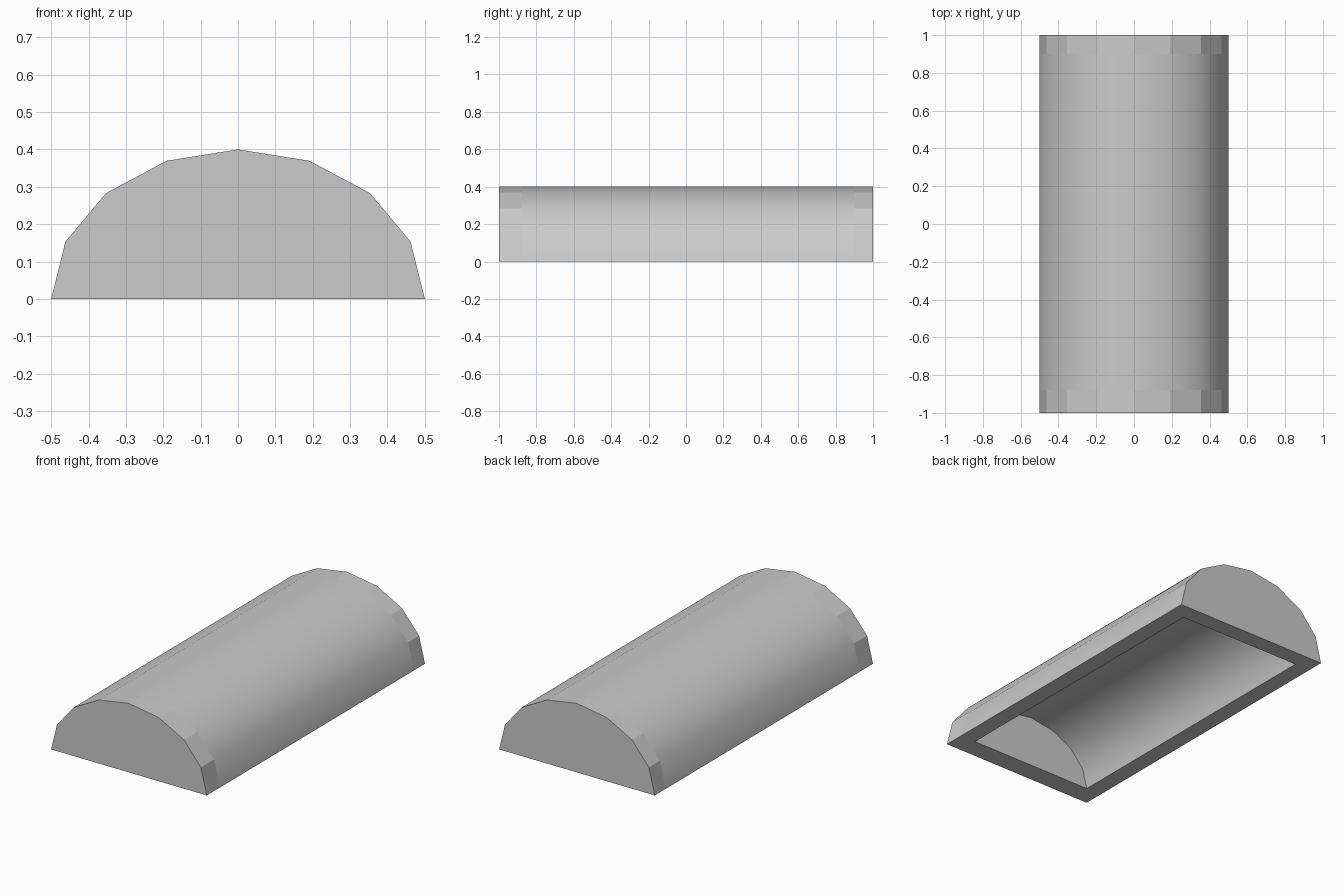
import bpy, math

if "Cube" in bpy.data.objects:
    bpy.data.objects.remove(bpy.data.objects["Cube"])

SIDES = 8


def arc(width, height):
    """Half-ellipse points from right to left in the xz plane."""
    return [(width * math.cos(math.pi * i / SIDES),
             height * math.sin(math.pi * i / SIDES)) for i in range(SIDES + 1)]


def make(name, verts, faces):
    mesh = bpy.data.meshes.new(name)
    mesh.from_pydata(verts, [], faces)
    mesh.update()
    obj = bpy.data.objects.new(name, mesh)
    bpy.context.collection.objects.link(obj)
    bpy.context.view_layer.objects.active = obj
    obj.select_set(True)
    bpy.ops.object.mode_set(mode='EDIT')
    bpy.ops.mesh.select_all(action='SELECT')
    bpy.ops.mesh.normals_make_consistent(inside=False)
    bpy.ops.object.mode_set(mode='OBJECT')
    return obj


def extrude(name, profile, y0, y1, caps):
    """Closed profile swept along y; caps index into the profile."""
    n = len(profile)
    verts = [(x, y, z) for y in (y0, y1) for x, z in profile]
    faces = [(i, (i + 1) % n, n + (i + 1) % n, n + i) for i in range(n)]
    for cap in caps:
        faces += [tuple(cap), tuple(n + i for i in reversed(cap))]
    return make(name, verts, faces)


outer, inner = arc(0.5, 0.4), arc(0.4, 0.3)
FRONT, BACK = -0.88, 0.9

# Hollow arched shell, smooth inside and out
n = 2 * (SIDES + 1)
ring = outer + inner[::-1]
strips = [(i, i + 1, n - 2 - i, n - 1 - i) for i in range(SIDES)]
shell = extrude("arched_shell", ring, FRONT, BACK, strips)
bpy.ops.object.select_all(action='DESELECT')
shell.select_set(True)
bpy.context.view_layer.objects.active = shell
bpy.ops.object.shade_smooth_by_angle(angle=math.radians(40))

# Solid faceted end walls
for name, y0, y1 in (("front_end_wall", -1, FRONT), ("back_end_wall", BACK, 1)):
    bpy.ops.object.select_all(action='DESELECT')
    extrude(name, outer, y0, y1, [list(range(SIDES + 1))])
